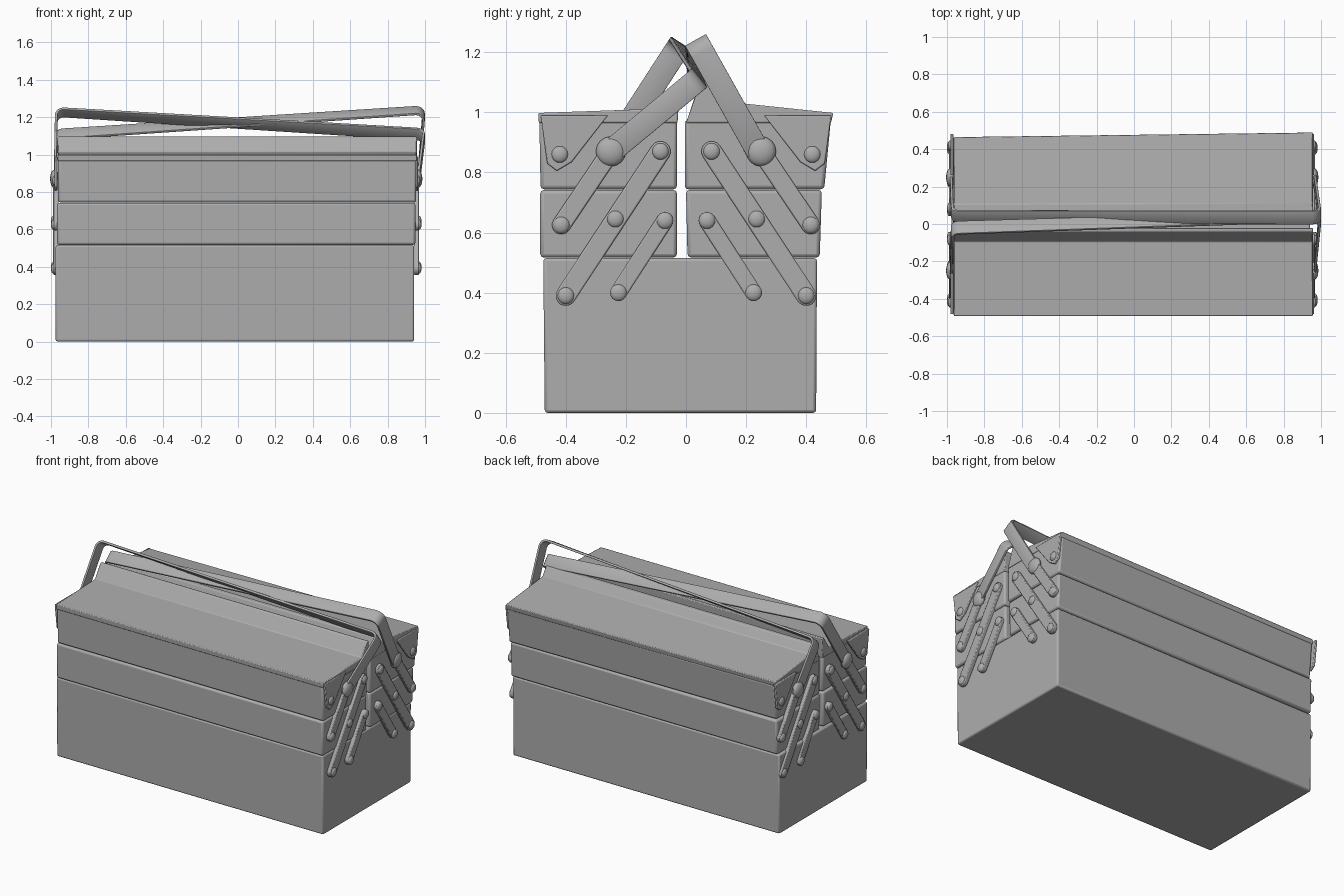
import bpy
import bmesh
import math
from mathutils import Vector

cube = bpy.data.objects.get("Cube")
if cube:
    bpy.data.objects.remove(cube, do_unlink=True)

grey = bpy.data.materials.new("Plain grey")
grey.use_nodes = True
colour = (0.42, 0.42, 0.42, 1)
grey.diffuse_color = colour
grey.node_tree.nodes["Principled BSDF"].inputs["Base Color"].default_value = colour


def finish(name, bm, bevel=0.0, solid=0.0):
    bmesh.ops.recalc_face_normals(bm, faces=bm.faces)
    mesh = bpy.data.meshes.new(name)
    bm.to_mesh(mesh)
    bm.free()
    mesh.materials.append(grey)
    obj = bpy.data.objects.new(name, mesh)
    bpy.context.collection.objects.link(obj)
    if solid:
        mod = obj.modifiers.new("Thickness", 'SOLIDIFY')
        mod.thickness = solid
        mod.offset = 0
    if bevel:
        mod = obj.modifiers.new("Edges", 'BEVEL')
        mod.width = bevel
        mod.segments = 2
        mod.limit_method = 'ANGLE'
    bpy.ops.object.select_all(action='DESELECT')
    obj.select_set(True)
    bpy.context.view_layer.objects.active = obj
    bpy.ops.object.shade_smooth_by_angle(angle=math.radians(35))
    return obj


def prism(name, profile, x0, x1, bevel=0.008, left_scale=1.0):
    """Extrude a side profile of (y, z) points along x."""
    bm = bmesh.new()
    a = [bm.verts.new((x0, y * left_scale, z)) for y, z in profile]
    b = [bm.verts.new((x1, y, z)) for y, z in profile]
    bm.faces.new(a)
    bm.faces.new(b)
    for i in range(len(a)):
        j = (i + 1) % len(a)
        bm.faces.new((a[i], a[j], b[j], b[i]))
    return finish(name, bm, bevel)


def strap(name, start, end, radius, x):
    """Flat bar with round ends."""
    heading = math.atan2(end[1] - start[1], end[0] - start[0])
    outline = []
    for centre, base in ((start, heading + math.pi / 2), (end, heading - math.pi / 2)):
        for i in range(9):
            t = base + math.pi * i / 8
            outline.append((centre[0] + radius * math.cos(t), centre[1] + radius * math.sin(t)))
    prism(name, outline, x - 0.014, x + 0.014, 0.005)


def rivet(name, x, y, z, radius=0.028):
    bm = bmesh.new()
    bmesh.ops.create_uvsphere(bm, u_segments=16, v_segments=8, radius=radius)
    bmesh.ops.scale(bm, vec=(0.5, 1, 1), verts=bm.verts)
    bmesh.ops.translate(bm, vec=(x, y, z), verts=bm.verts)
    finish(name, bm)


def handle(name, base, left_top, right_top, width=0.08):
    """Bent flat strip: two leaning arms and a twisted grip between them."""
    ends = []
    for x_low, x_top, top in ((-0.978, -0.972, left_top), (0.965, 0.992, right_top)):
        run = Vector((0, top[0] - base[0], top[1] - base[1]))
        across = run.normalized().cross(Vector((1, 0, 0)))
        if across.z < 0:
            across.negate()
        inward = -math.copysign(1, x_top)
        low = Vector((x_low, *base))
        corner = Vector((x_top, *top))
        down = -run.normalized()
        r = 0.04
        arc = []
        for i in range(5):
            t = math.pi / 2 * i / 4
            arc.append(corner + down * r * (1 - math.sin(t))
                       + Vector((inward * r * (1 - math.cos(t)), 0, 0)))
        ends.append([(p, across) for p in [low] + arc])
    left, right = ends
    grip = []
    for i in range(1, 10):
        t = i / 10
        grip.append((left[-1][0].lerp(right[-1][0], t),
                     left[-1][1].lerp(right[-1][1], t).normalized()))
    bm = bmesh.new()
    rows = [(bm.verts.new(p + w * width / 2), bm.verts.new(p - w * width / 2))
            for p, w in left + grip + right[::-1]]
    for a, b in zip(rows, rows[1:]):
        bm.faces.new((a[0], b[0], b[1], a[1]))
    finish(name, bm, 0.003, 0.014)


# Main box
prism("lower_box", [(-0.47, 0), (0.433, 0), (0.436, 0.515), (-0.475, 0.515)], -0.975, 0.942, 0.01)

# Cantilever trays
prism("front_middle_tray", [(-0.485, 0.517), (-0.03, 0.517), (-0.03, 0.742), (-0.485, 0.742)],
      -0.967, 0.948, 0.012)
prism("back_middle_tray", [(0.005, 0.517), (0.445, 0.517), (0.452, 0.742), (0.0, 0.742)],
      -0.967, 0.948, 0.012)
prism("front_top_tray", [(-0.484, 0.744), (-0.03, 0.744), (-0.03, 0.975), (-0.488, 0.975)],
      -0.962, 0.952, 0.012)
prism("back_top_tray", [(-0.004, 0.744), (0.46, 0.744), (0.482, 0.975), (-0.004, 0.975)],
      -0.962, 0.952, 0.012, 0.96)

# Lids with raised inner ridges
prism("front_lid", [(-0.49, 0.965), (-0.492, 0.998), (-0.095, 1.012), (-0.04, 1.095),
                    (-0.02, 1.095), (-0.028, 0.965)], -0.964, 0.956, 0.005)
prism("back_lid", [(0.483, 0.965), (0.49, 0.998), (0.11, 1.038), (0.075, 1.09),
                   (0.045, 1.09), (0.0, 0.965)], -0.964, 0.956, 0.005, 0.95)

# Linkage, lid flaps and rivets on both ends
for end, x in (("left", 0.955), ("right", -0.974)):
    out = math.copysign(0.012, x)
    for side, s in (("front", -1), ("back", 1)):
        label = f"{side}_{end}"
        prism("lid_flap_" + label,
              [(s * 0.483, 0.99), (s * 0.462, 0.83), (s * 0.43, 0.805),
               (s * 0.38, 0.835), (s * 0.26, 0.99)], x - 0.008, x + 0.008, 0.004)
        links = (("long_link", (0.4, 0.39), (0.085, 0.87), 0.034),
                 ("short_link", (0.225, 0.4), (0.07, 0.64), 0.028),
                 ("handle_link", (0.415, 0.625), (0.25, 0.87), 0.031))
        for name, a, b, radius in links:
            strap(f"{name}_{label}", (s * a[0], a[1]), (s * b[0], b[1]), radius, x)
            rivet(f"{name}_lower_rivet_{label}", x + out, s * a[0], a[1])
            rivet(f"{name}_upper_rivet_{label}", x + out, s * b[0], b[1])
        rivet("flap_rivet_" + label, x + out / 2, s * 0.42, 0.86)
        rivet("middle_rivet_" + label, x + out, s * 0.235, 0.645)
        rivet("handle_boss_" + label, x + out / 2, s * 0.25, 0.87, 0.05)

# Carrying handles, crossing each other above the lids
handle("front_handle", (-0.25, 0.87), (-0.02, 1.225), (0.04, 1.11))
handle("back_handle", (0.24, 0.87), (0.04, 1.11), (0.035, 1.235))
